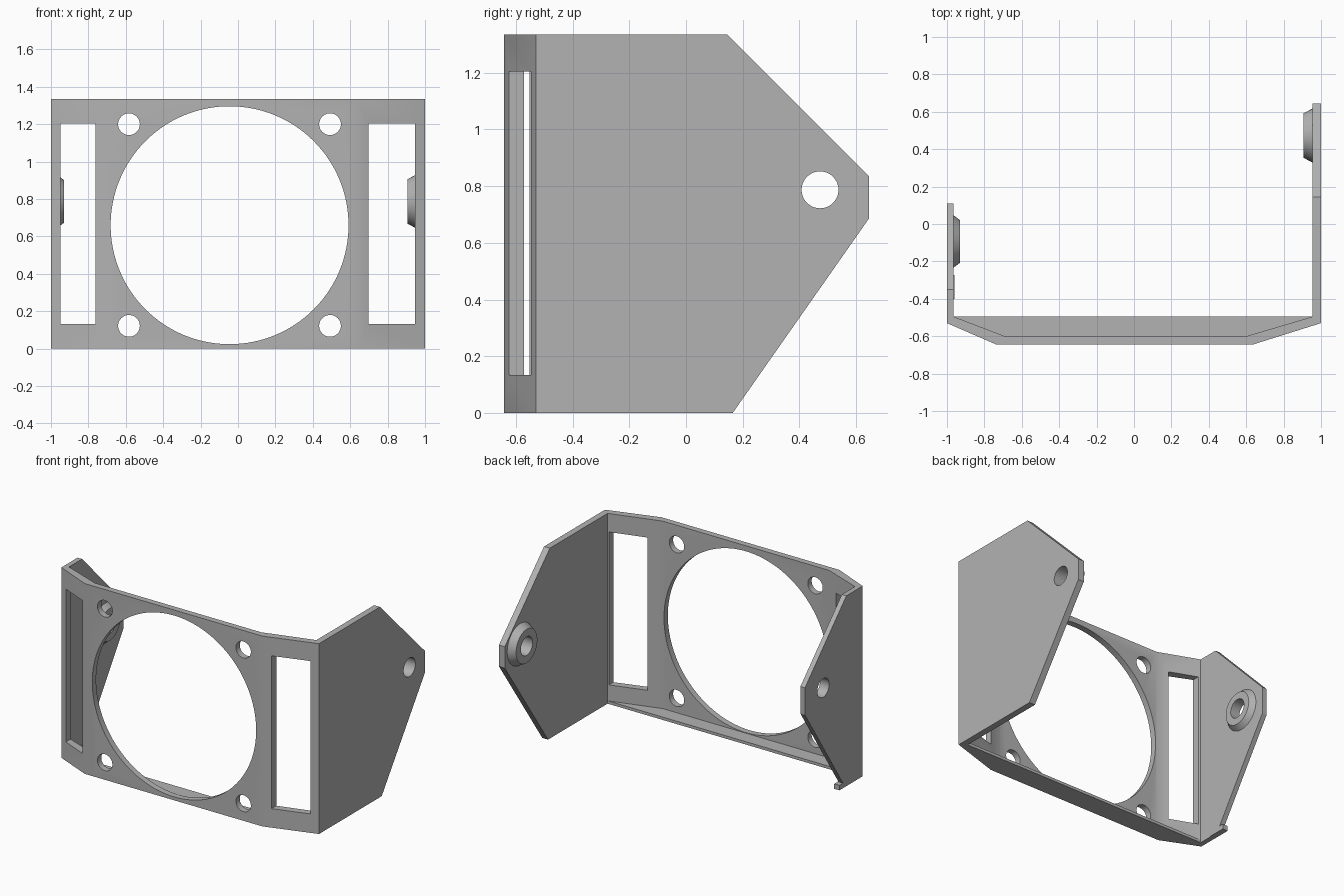
import bpy, bmesh, math
from mathutils import Vector, Matrix

cube = bpy.data.objects.get("Cube")
if cube:
    bpy.data.objects.remove(cube, do_unlink=True)

grey = bpy.data.materials.new("plain grey")
grey.use_nodes = True
COLOUR = (0.45, 0.45, 0.45, 1)
grey.diffuse_color = COLOUR
grey.node_tree.nodes["Principled BSDF"].inputs["Base Color"].default_value = COLOUR

HEIGHT = 1.335
FRONT_Y, INNER_Y = -0.53, -0.495
PIVOT_Z = 0.787


def finish(name, bm):
    bmesh.ops.recalc_face_normals(bm, faces=bm.faces)
    mesh = bpy.data.meshes.new(name)
    bm.to_mesh(mesh)
    bm.free()
    obj = bpy.data.objects.new(name, mesh)
    bpy.context.collection.objects.link(obj)
    mesh.materials.append(grey)
    return obj


def prism(name, points, offset, mitre=False):
    """Extrude a flat outline; mitre pulls the far front edge to the inner corner."""
    bm = bmesh.new()
    face = bm.faces.new([bm.verts.new(p) for p in points])
    moved = bmesh.ops.extrude_face_region(bm, geom=[face])["geom"]
    for v in [g for g in moved if isinstance(g, bmesh.types.BMVert)]:
        v.co += Vector(offset)
        if mitre and abs(v.co.y - FRONT_Y) < 0.001:
            v.co.y = INNER_Y
    return finish(name, bm)


def cone(name, centre, axis, r1, r2, depth, segments=64):
    bm = bmesh.new()
    turn = Vector((0, 0, 1)).rotation_difference(Vector(axis)).to_matrix().to_4x4()
    bmesh.ops.create_cone(bm, cap_ends=True, segments=segments, radius1=r1,
                          radius2=r2, depth=depth,
                          matrix=Matrix.Translation(centre) @ turn)
    return finish(name, bm)


def cut(target, cutters):
    bpy.context.view_layer.objects.active = target
    for cutter in cutters:
        mod = target.modifiers.new("cut", 'BOOLEAN')
        mod.operation, mod.solver, mod.object = 'DIFFERENCE', 'EXACT', cutter
        bpy.ops.object.modifier_apply(modifier=mod.name)
        bpy.data.objects.remove(cutter, do_unlink=True)


def smooth(obj):
    bpy.ops.object.select_all(action='DESELECT')
    obj.select_set(True)
    bpy.context.view_layer.objects.active = obj
    bpy.ops.object.shade_smooth_by_angle(angle=math.radians(25))


# Front panel with two swept-back ends
inner = [(0.955, INNER_Y, 0), (0.6, -0.6, 0), (-0.69, -0.6, 0), (-0.965, INNER_Y, 0)]
outer = [(-1, FRONT_Y, 0), (-0.74, -0.643, 0), (0.64, -0.643, 0), (1, FRONT_Y, 0)]
panel = prism("front_panel", outer + inner, (0, 0, HEIGHT))

# Large opening, four screw holes and two side windows
cutters = [cone("cutter", (-0.045, -0.6, 0.66), (0, 1, 0), 0.636, 0.636, 0.5, 128)]
for x in (-0.583, 0.492):
    for z in (0.122, 1.2):
        cutters.append(cone("cutter", (x, -0.6, z), (0, 1, 0), 0.058, 0.058, 0.5, 48))
for x0, x1 in ((-0.95, -0.763), (0.697, 0.947)):
    rect = [(x0, -0.9, 0.133), (x1, -0.9, 0.133), (x1, -0.9, 1.205), (x0, -0.9, 1.205)]
    cutters.append(prism("cutter", rect, (0, 0.6, 0)))
cut(panel, cutters)
smooth(panel)

# Thin floor lip behind the panel
prism("floor_lip", inner, (0, 0, 0.02))

# Side arms: pointed plates with a tapered pivot boss on the inside
left_outline = [(FRONT_Y, 0), (0.165, 0), (0.645, 0.685), (0.645, 0.835),
                (0.145, HEIGHT), (FRONT_Y, HEIGHT)]
right_outline = [(FRONT_Y, 0), (-0.335, 0), (0.11, 0.675), (0.11, 0.865),
                 (-0.35, HEIGHT), (FRONT_Y, HEIGHT)]
for side, s, outline, thick, pivot_y, boss_depth, r in (
        ("left", 1, left_outline, 0.045, 0.473, 0.05, 0.145),
        ("right", -1, right_outline, 0.035, -0.093, 0.036, 0.14)):
    arm = prism(side + "_arm", [(s, y, z) for y, z in outline], (-s * thick, 0, 0), True)
    boss = cone(side + "_pivot_boss", (s * (1 - thick - boss_depth / 2), pivot_y, PIVOT_Z),
                (-s, 0, 0), r, r - 0.027, boss_depth)
    for part in (arm, boss):
        cut(part, [cone("cutter", (s, pivot_y, PIVOT_Z), (1, 0, 0), 0.065, 0.065, 0.6)])
        smooth(part)

# Small foot strip along the bottom of the short arm
foot = [(-1, -0.4, 0), (-0.96, -0.4, 0), (-0.96, -0.272, 0), (-1, -0.272, 0)]
prism("right_foot_strip", foot, (0, 0, 0.035))
